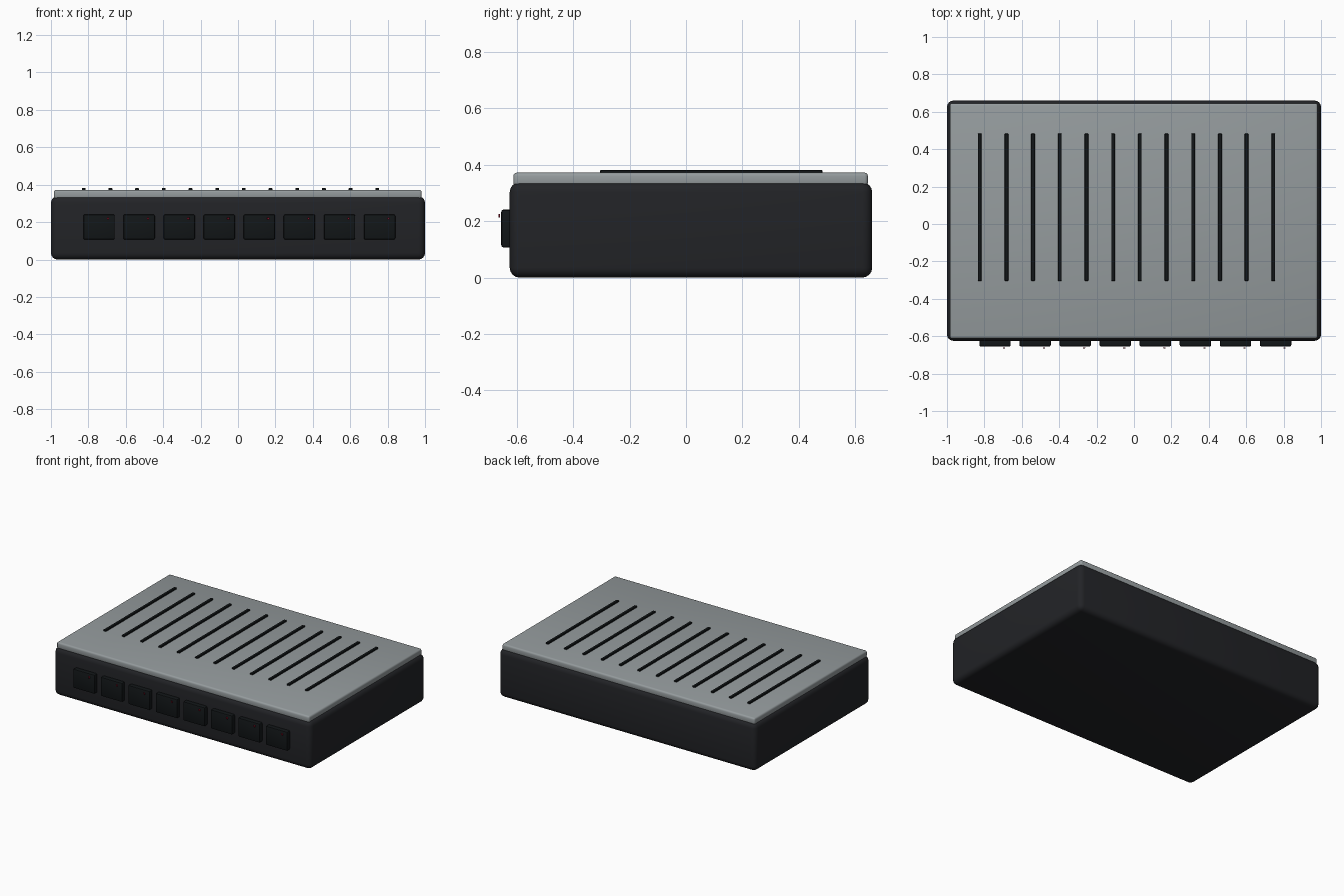
import bpy

if "Cube" in bpy.data.objects:
    bpy.data.objects.remove(bpy.data.objects["Cube"])


def material(name, rgb):
    m = bpy.data.materials.new(name)
    m.diffuse_color = (*rgb, 1)
    m.use_nodes = True
    m.node_tree.nodes["Principled BSDF"].inputs["Base Color"].default_value = m.diffuse_color
    return m


BLACK = material("charcoal", (0.016, 0.017, 0.020))
DARK = material("near_black", (0.006, 0.008, 0.009))
GREY = material("plate_grey", (0.30, 0.33, 0.34))
RED = material("indicator_red", (0.25, 0.005, 0.02))


def box(name, lo, hi, mat, bevel=0, segments=3):
    """Box spanning two corners, with rounded edges."""
    mid = [(a + b) / 2 for a, b in zip(lo, hi)]
    bpy.ops.mesh.primitive_cube_add(size=1, location=mid)
    ob = bpy.context.object
    ob.name = name
    ob.scale = [b - a for a, b in zip(lo, hi)]
    bpy.ops.object.transform_apply(location=False, rotation=False, scale=True)
    ob.data.materials.append(mat)
    if bevel:
        mod = ob.modifiers.new("rounded_edges", 'BEVEL')
        mod.width, mod.segments = bevel, segments
        bpy.ops.object.modifier_apply(modifier=mod.name)
        bpy.ops.object.shade_smooth_by_angle()
    return ob


# Housing and the lighter lid on top
box("housing", (-1, -0.625, 0), (1, 0.66, 0.338), BLACK, 0.035, 4)
box("top_plate", (-0.985, -0.612, 0.325), (0.982, 0.645, 0.372), GREY, 0.012, 3)

# Vent strips across the lid
for i in range(12):
    x = -0.825 + i * 0.1427
    box(f"vent_strip_{i + 1}", (x - 0.01, -0.304, 0.364),
        (x + 0.01, 0.483, 0.382), DARK, 0.002, 1)

# Front sockets, each with a small indicator light
for i in range(8):
    x = -0.743 + i * 0.2143
    box(f"socket_{i + 1}", (x - 0.084, -0.655, 0.107),
        (x + 0.084, -0.615, 0.241), DARK, 0.008, 2)
    box(f"indicator_{i + 1}", (x + 0.042, -0.665, 0.213),
        (x + 0.054, -0.659, 0.225), RED, 0.001, 1)
